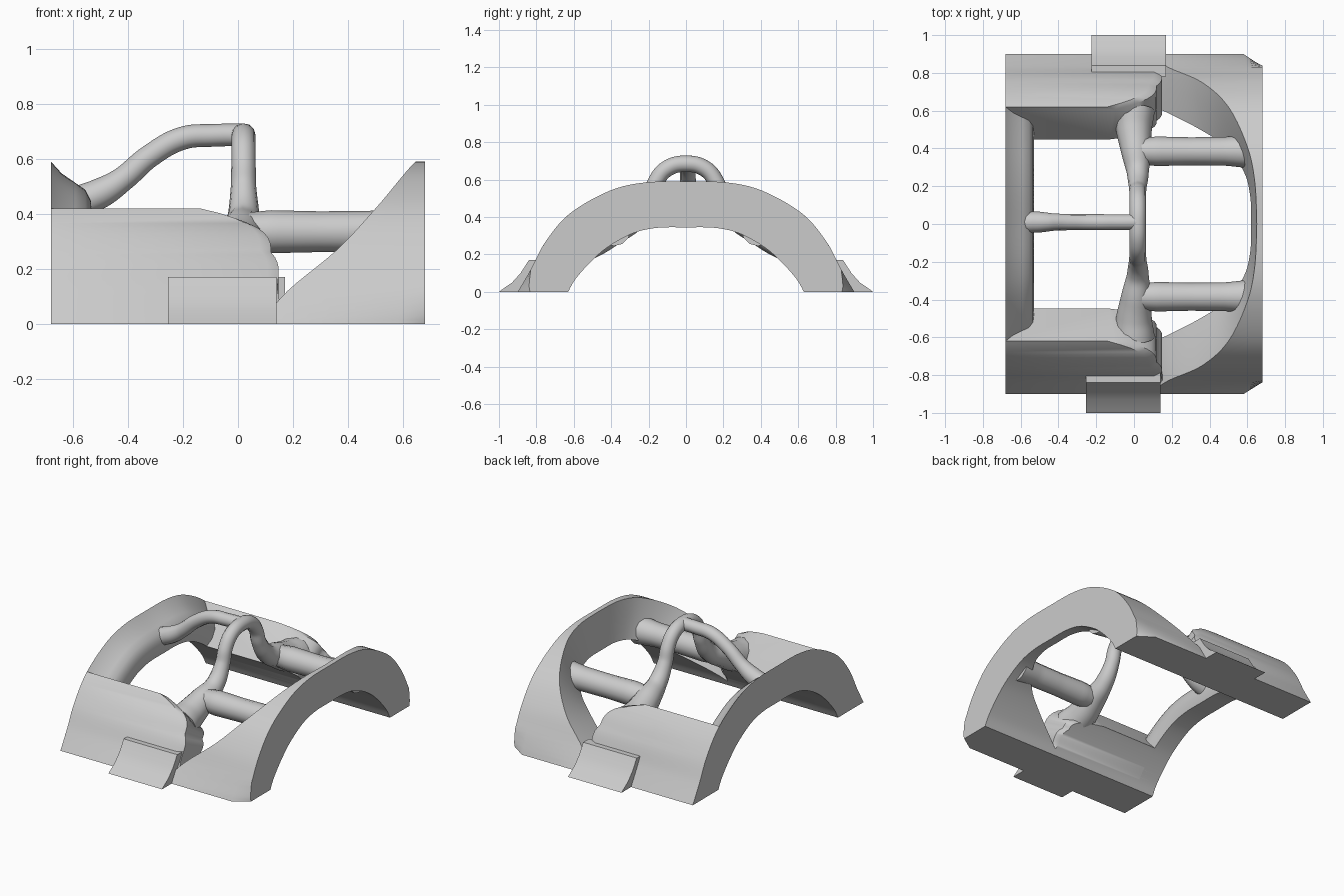
import bpy, bmesh, math
from mathutils import Vector

cube = bpy.data.objects.get("Cube")
if cube:
    bpy.data.objects.remove(cube)

grey = bpy.data.materials.new("light grey")
grey.use_nodes = True
grey.diffuse_color = (0.6, 0.6, 0.6, 1)
grey.node_tree.nodes["Principled BSDF"].inputs["Base Color"].default_value = (0.6, 0.6, 0.6, 1)

# Half arch stations from the foot to the crown, as (y, z)
OUTER = [(.90, 0), (.83, .12), (.75, .27), (.62, .42), (.41, .54), (.22, .585), (0, .59)]
INNER = [(.63, 0), (.59, .07), (.50, .17), (.41, .245), (.28, .315), (.15, .343), (0, .345)]
# Edge of the right band along the same stations
BAND_EDGE = [.08, .18, .36, .50, .60, .64, .65]
PANEL_EDGE = [.17, .145, .12, -.15]


def sample(values, t):
    """Catmull-Rom interpolation of a list at station t."""
    i = min(int(t), len(values) - 2)
    f = t - i
    a, b, c, d = (values[min(max(k, 0), len(values) - 1)] for k in range(i - 1, i + 3))
    return b + .5 * f * (c - a + f * (2 * a - 5 * b + 4 * c - d + f * (3 * (b - c) + d - a)))


def point(t, depth, x, side, inner_t=None):
    """Point in the arch wall: depth 0 is the inside, 1 the outside."""
    ti = t if inner_t is None else inner_t
    o = [sample([p[k] for p in OUTER], t) for k in (0, 1)]
    n = [sample([p[k] for p in INNER], ti) for k in (0, 1)]
    y, z = (n[k] + (o[k] - n[k]) * depth for k in (0, 1))
    return Vector((x, y * side, max(z, 0)))


def finish(obj, angle=40):
    obj.data.materials.clear()
    obj.data.materials.append(grey)
    bpy.ops.object.select_all(action='DESELECT')
    obj.select_set(True)
    bpy.context.view_layer.objects.active = obj
    bpy.ops.object.shade_smooth_by_angle(angle=math.radians(angle))


def loft(name, rings):
    """Solid skinned through a list of equal rings."""
    bm = bmesh.new()
    rows = [[bm.verts.new(p) for p in ring] for ring in rings]
    for a, b in zip(rows, rows[1:]):
        for k in range(len(a)):
            m = (k + 1) % len(a)
            bm.faces.new((a[k], a[m], b[m], b[k]))
    bm.faces.new(rows[0])
    bm.faces.new(rows[-1])
    bmesh.ops.recalc_face_normals(bm, faces=bm.faces)
    mesh = bpy.data.meshes.new(name)
    bm.to_mesh(mesh)
    bm.free()
    obj = bpy.data.objects.new(name, mesh)
    bpy.context.collection.objects.link(obj)
    finish(obj)


def tube(name, points):
    """Rounded bar through (x, y, z, radius) points."""
    curve = bpy.data.curves.new(name, 'CURVE')
    curve.dimensions = '3D'
    curve.bevel_depth = 1
    curve.bevel_resolution = 4
    curve.use_fill_caps = True
    spline = curve.splines.new('BEZIER')
    spline.bezier_points.add(len(points) - 1)
    for bp, (x, y, z, r) in zip(spline.bezier_points, points):
        bp.co = (x, y, z)
        bp.radius = r
        bp.handle_left_type = bp.handle_right_type = 'AUTO'
    spline.resolution_u = 8
    obj = bpy.data.objects.new(name, curve)
    bpy.context.collection.objects.link(obj)
    bpy.ops.object.select_all(action='DESELECT')
    obj.select_set(True)
    bpy.context.view_layer.objects.active = obj
    bpy.ops.object.convert(target='MESH')
    finish(bpy.context.view_layer.objects.active, 60)


# Both end bands run over the whole arch
right_rings, left_rings = [], []
STEPS = 30
for i in range(-STEPS, STEPS + 1):
    t = 6 * (1 - abs(i) / STEPS)
    side = 1 if i > 0 else -1
    edge = sample(BAND_EDGE, t)
    chip = 1 - .25 * max(0, 1 - t)
    mid = max(edge + .01, .58 + .07 * t / 6)
    right_rings.append([point(t, d, x, side) for x, d in (
        (edge - .03 * min(t / 6, 1), 0), (edge - .01, .6), (edge, 1),
        (mid, 1), (.68, chip), (.68, 0))])
    left_rings.append([point(t, d, x, side) for x, d in (
        (-.68, 0), (-.68, 1), (-.64, .82), (-.59, .68), (-.555, .58),
        (-.535, .42), (-.53, .2), (-.545, 0))])
loft("right_end_band", right_rings)
loft("left_end_band", left_rings)

for side, label in ((-1, "front"), (1, "back")):
    # Flank panel with a rounded upper corner
    rings = []
    for i in range(25):
        t = 3 * i / 24
        edge = sample(PANEL_EDGE, t) if t < 2 else .12 - .22 * ((t - 2)) ** 3
        ring = [point(t, d, x, side, t * .87) for x, d in (
            (-.68, 0), (-.68, 1), (edge - .04, 1), (edge, .92), (edge, .1), (edge - .03, 0))]
        rings.append(ring)
    loft(label + "_flank_panel", rings)

    # Flared foot tab
    shift = .015 * side
    flare = [(.78, 0), (1, 0), (.985, .012), (.93, .05), (.885, .1), (.84, .17), (.78, .17)]
    loft(label + "_foot_tab", [[Vector((x + shift, y * side, z)) for y, z in flare]
                               for x in (-.24, .155)])

    # Cross bar from the hoop leg to the right band
    tube(label + "_cross_bar", [
        (-.01, .385 * side, .335, .065), (.12, .385 * side, .335, .078),
        (.30, .385 * side, .335, .074), (.48, .385 * side, .335, .076),
        (.62, .385 * side, .335, .09)])

# Central hoop, its legs widening into the flank panels
leg = [(.0, .60, .25, .11), (.0, .50, .28, .095), (.01, .39, .33, .08), (.02, .27, .39, .058),
       (.02, .19, .50, .046), (.02, .16, .59, .044), (.02, .10, .66, .044)]
tube("central_hoop", [(x, -y, z, r) for x, y, z, r in leg] + [(.02, 0, .685, .044)] + leg[::-1])

# Strap from the left band up to the hoop
tube("top_strap", [
    (-.62, .01, .43, .06), (-.50, .01, .475, .055), (-.42, .01, .525, .045),
    (-.32, .01, .61, .042), (-.20, .01, .675, .042), (-.09, .01, .685, .041), (.02, .01, .687, .041)])
